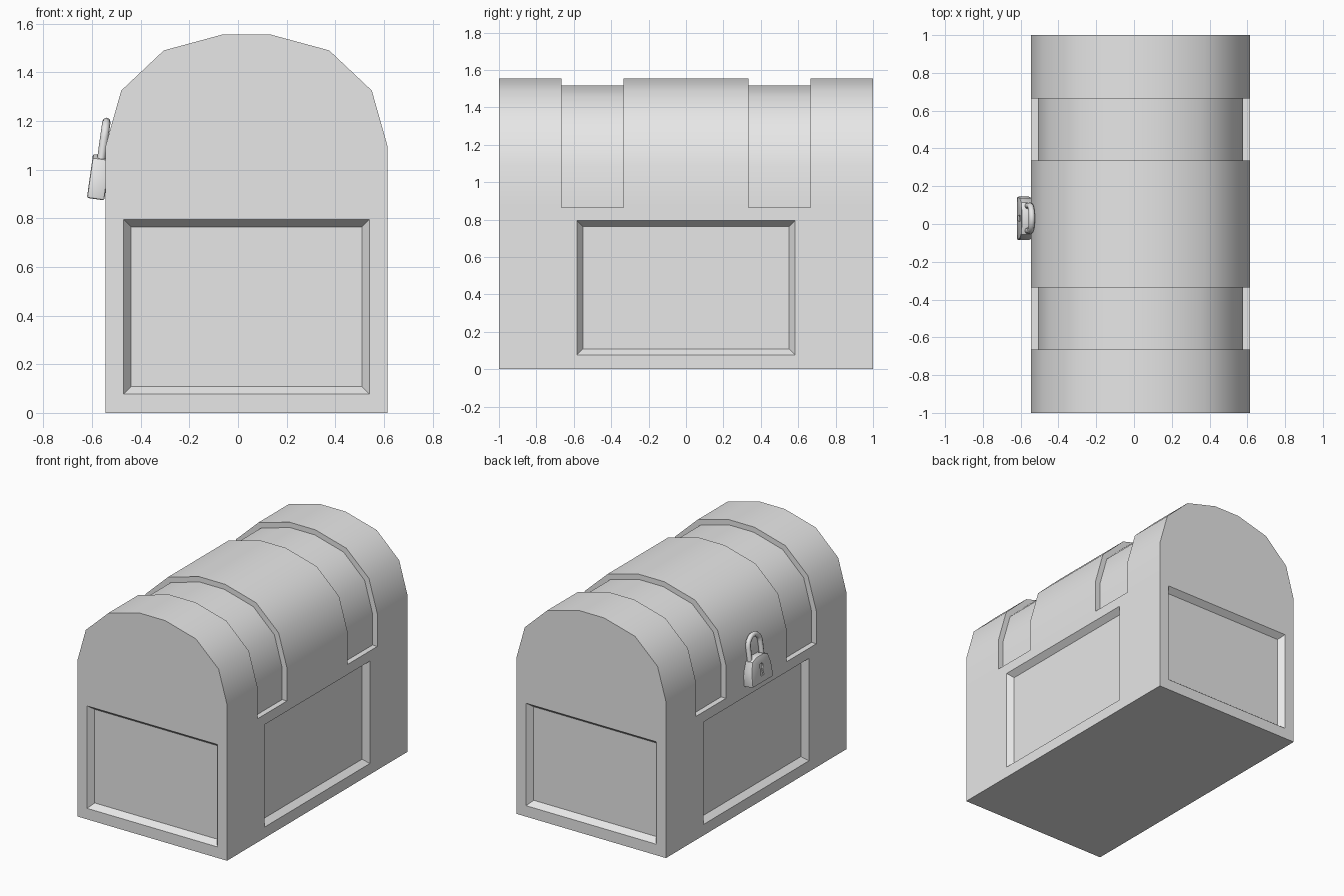
import bpy, bmesh, math
from mathutils import Vector

if "Cube" in bpy.data.objects:
    bpy.data.objects.remove(bpy.data.objects["Cube"])

grey = bpy.data.materials.new("plain grey")
grey.use_nodes = True
grey.diffuse_color = (0.8, 0.8, 0.8, 1)
grey.node_tree.nodes["Principled BSDF"].inputs["Base Color"].default_value = (0.8, 0.8, 0.8, 1)

MID = 0.035      # centre line of the chest
DEPTH = 0.04     # depth of panels and lid grooves


def loft(name, ring_a, ring_b):
    """Closed solid between two matching rings of points."""
    bm = bmesh.new()
    a = [bm.verts.new(p) for p in ring_a]
    b = [bm.verts.new(p) for p in ring_b]
    bm.faces.new(a)
    bm.faces.new(b)
    for i in range(len(a)):
        j = (i + 1) % len(a)
        bm.faces.new((a[i], a[j], b[j], b[i]))
    bmesh.ops.recalc_face_normals(bm, faces=bm.faces)
    mesh = bpy.data.meshes.new(name)
    bm.to_mesh(mesh)
    bm.free()
    mesh.materials.append(grey)
    obj = bpy.data.objects.new(name, mesh)
    bpy.context.collection.objects.link(obj)
    return obj


def activate(obj):
    bpy.ops.object.select_all(action='DESELECT')
    obj.select_set(True)
    bpy.context.view_layer.objects.active = obj


def cut(obj, cutters):
    activate(obj)
    for cutter in cutters:
        cutter.hide_render = True
        mod = obj.modifiers.new("cut", 'BOOLEAN')
        mod.operation = 'DIFFERENCE'
        mod.solver = 'EXACT'
        mod.object = cutter
        bpy.ops.object.modifier_apply(modifier=mod.name)
        bpy.data.objects.remove(cutter)


def smooth(obj, degrees):
    activate(obj)
    bpy.ops.object.shade_smooth_by_angle(angle=math.radians(degrees))


# Chest body: arched profile as half widths and heights
GROOVE_Z = 0.866
half = [(0.58, GROOVE_Z), (0.58, 1.095), (0.515, 1.325), (0.34, 1.49), (0.1, 1.555)]


def arch(scale):
    base = 0.99
    side = [(x * scale, z if z == GROOVE_Z else base + (z - base) * scale) for x, z in half]
    return [(MID + x, z) for x, z in side] + [(MID - x, z) for x, z in reversed(side)]


def along_y(points, y):
    return [(x, y, z) for x, z in points]


outline = [(MID + 0.58, 0)] + arch(1) + [(MID - 0.58, 0)]
chest = loft("chest_body", along_y(outline, -1), along_y(outline, 1))

# Two strap grooves over the lid
band = arch(1.1) + arch(0.935)[::-1]
cutters = [loft("groove_cutter", along_y(band, s * 0.335), along_y(band, s * 0.665))
           for s in (-1, 1)]


# Sunken panels with sloping borders on all four walls
def panel_cutter(origin, across, outward, half_width):
    def ring(grow, offset):
        w, h = half_width + grow, 0.359 + grow
        return [origin + across * (sx * w) + Vector((0, 0, sz * h)) + outward * offset
                for sx, sz in ((-1, -1), (1, -1), (1, 1), (-1, 1))]
    return loft("panel_cutter", ring(-0.031, -DEPTH), ring(0.031, DEPTH))


X, Y = Vector((1, 0, 0)), Vector((0, 1, 0))
centre = Vector((MID, 0, 0.436))
for s in (-1, 1):
    cutters.append(panel_cutter(centre + Y * s, X, Y * s, 0.505))
    cutters.append(panel_cutter(centre + X * (s * 0.58), Y, X * s, 0.583))
cut(chest, cutters)
smooth(chest, 38)

# Padlock, leaning against the lid
LOCK_AT, LEAN = (-0.573, 0.03, 0.968), math.radians(8)


def place_lock_part(obj):
    obj.location = LOCK_AT
    obj.rotation_euler = (0, LEAN, 0)


face = [(-0.115, -0.09), (0.115, -0.09), (0.108, 0.01), (0.085, 0.075),
        (0.04, 0.092), (-0.04, 0.092), (-0.085, 0.075), (-0.108, 0.01)]
lock = loft("padlock_body", [(-0.036, y, z) for y, z in face], [(0.036, y, z) for y, z in face])
bevel = lock.modifiers.new("bevel", 'BEVEL')
bevel.width = 0.008
bevel.segments = 2
bevel.limit_method = 'ANGLE'
bevel.angle_limit = math.radians(50)
activate(lock)
bpy.ops.object.modifier_apply(modifier=bevel.name)

# Keyhole: round top with a flared slot
hole = [(0.02 * math.sin(math.radians(a)), 0.02 + 0.02 * math.cos(math.radians(a)))
        for a in range(-150, 151, 30)]
hole += [(0.016, -0.045), (-0.016, -0.045)]
cut(lock, [loft("keyhole_cutter", [(-0.05, y, z) for y, z in hole],
                [(-0.026, y, z) for y, z in hole])])
smooth(lock, 35)
place_lock_part(lock)

# Shackle: round bar bent into an arch
curve = bpy.data.curves.new("padlock_shackle", 'CURVE')
curve.dimensions = '3D'
curve.bevel_depth = 0.017
curve.bevel_resolution = 2
R = 0.066
path = [(0, -R, 0.06)]
path += [(0, -R * math.cos(math.pi * i / 10), 0.165 + R * math.sin(math.pi * i / 10))
         for i in range(11)]
path += [(0, R, 0.06)]
spline = curve.splines.new('POLY')
spline.points.add(len(path) - 1)
for point, co in zip(spline.points, path):
    point.co = (*co, 1)
curve.materials.append(grey)
shackle = bpy.data.objects.new("padlock_shackle", curve)
bpy.context.collection.objects.link(shackle)
activate(shackle)
bpy.ops.object.convert(target='MESH')
shackle = bpy.context.object
smooth(shackle, 60)
place_lock_part(shackle)
